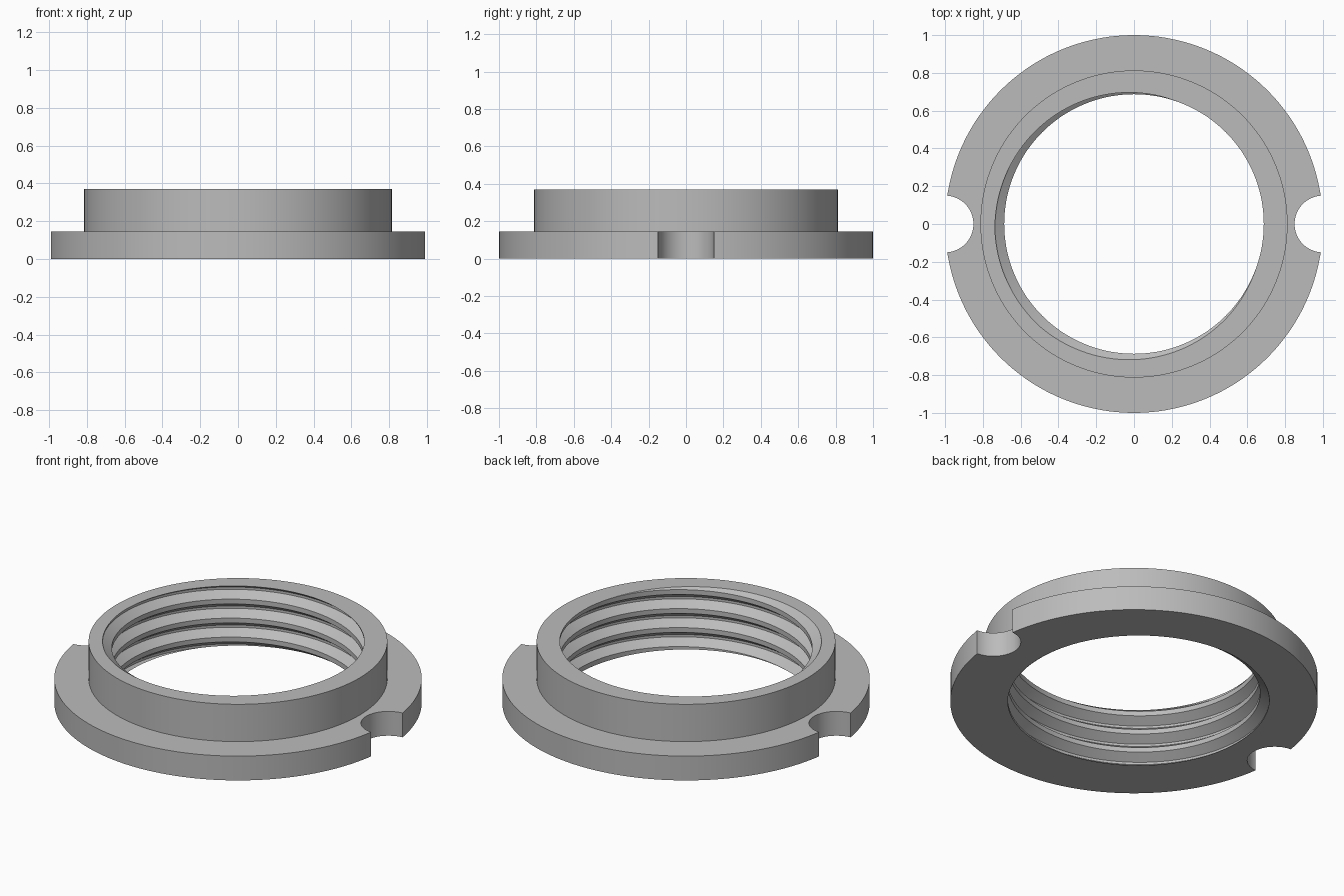
import bpy, bmesh
from math import pi, radians

cube = bpy.data.objects.get("Cube")
if cube:
    bpy.data.objects.remove(cube, do_unlink=True)

HEIGHT, FLANGE_HEIGHT = 0.37, 0.146
FLANGE_R, COLLAR_R = 1.0, 0.813
ROOT_R, CREST_R = 0.737, 0.687
PITCH, START = 0.114, radians(205)
ROOT_HALF, CREST_EDGE = 0.0625, 0.375   # fractions of one pitch
SEGMENTS = 144
NOTCH_R = 0.15

metal = bpy.data.materials.new("grey metal")
metal.use_nodes = True
grey = (0.5, 0.5, 0.5, 1)
metal.diffuse_color = grey
metal.node_tree.nodes["Principled BSDF"].inputs["Base Color"].default_value = grey


def thread_radius(z, angle):
    """Radius of the helical bore at a height and angle."""
    u = (z - HEIGHT) / PITCH - (angle - START) / (2 * pi)
    d = abs(u - round(u))
    t = (d - ROOT_HALF) / (CREST_EDGE - ROOT_HALF)
    return ROOT_R + (CREST_R - ROOT_R) * min(max(t, 0), 1)


def section(angle):
    """Closed cross-section of the ring: outer steps, then thread downwards."""
    pts = [(FLANGE_R, 0), (FLANGE_R, FLANGE_HEIGHT),
           (COLLAR_R, FLANGE_HEIGHT), (COLLAR_R, HEIGHT)]
    heights = [HEIGHT]
    for turn in range(2, -6, -1):
        for f in (CREST_EDGE, ROOT_HALF, -ROOT_HALF, -CREST_EDGE):
            z = HEIGHT + PITCH * (turn + f + (angle - START) / (2 * pi))
            heights.append(min(max(z, 0), HEIGHT))
    heights.append(0)
    return pts + [(thread_radius(z, angle), z) for z in heights]


# Threaded flanged ring, swept section by section
bm = bmesh.new()
from mathutils import Matrix, Vector
columns = []
for i in range(SEGMENTS + 1):
    angle = 2 * pi * i / SEGMENTS
    spin = Matrix.Rotation(angle, 3, 'Z')
    columns.append([bm.verts.new(spin @ Vector((r, 0, z))) for r, z in section(angle)])
for a, b in zip(columns, columns[1:]):
    for k in range(len(a)):
        n = (k + 1) % len(a)
        bm.faces.new((a[k], b[k], b[n], a[n]))
bmesh.ops.remove_doubles(bm, verts=bm.verts, dist=0.00002)
bmesh.ops.recalc_face_normals(bm, faces=bm.faces)
mesh = bpy.data.meshes.new("threaded_ring")
bm.to_mesh(mesh)
bm.free()
ring = bpy.data.objects.new("threaded_ring", mesh)
bpy.context.collection.objects.link(ring)
mesh.materials.append(metal)

# Round spanner notches on both sides of the flange
for side in (-1, 1):
    bpy.ops.mesh.primitive_cylinder_add(vertices=64, radius=NOTCH_R, depth=0.5,
                                        location=(side * FLANGE_R, 0, 0.1))
    cutter = bpy.context.object
    cutter.name = "notch_cutter"
    cutter.hide_render = True
    cutter.data.materials.append(metal)
    bpy.ops.object.select_all(action='DESELECT')
    ring.select_set(True)
    bpy.context.view_layer.objects.active = ring
    cut = ring.modifiers.new("notch", 'BOOLEAN')
    cut.operation, cut.solver, cut.object = 'DIFFERENCE', 'EXACT', cutter
    bpy.ops.object.modifier_apply(modifier=cut.name)
    bpy.data.objects.remove(cutter, do_unlink=True)

bpy.ops.object.shade_smooth_by_angle(angle=radians(30))
